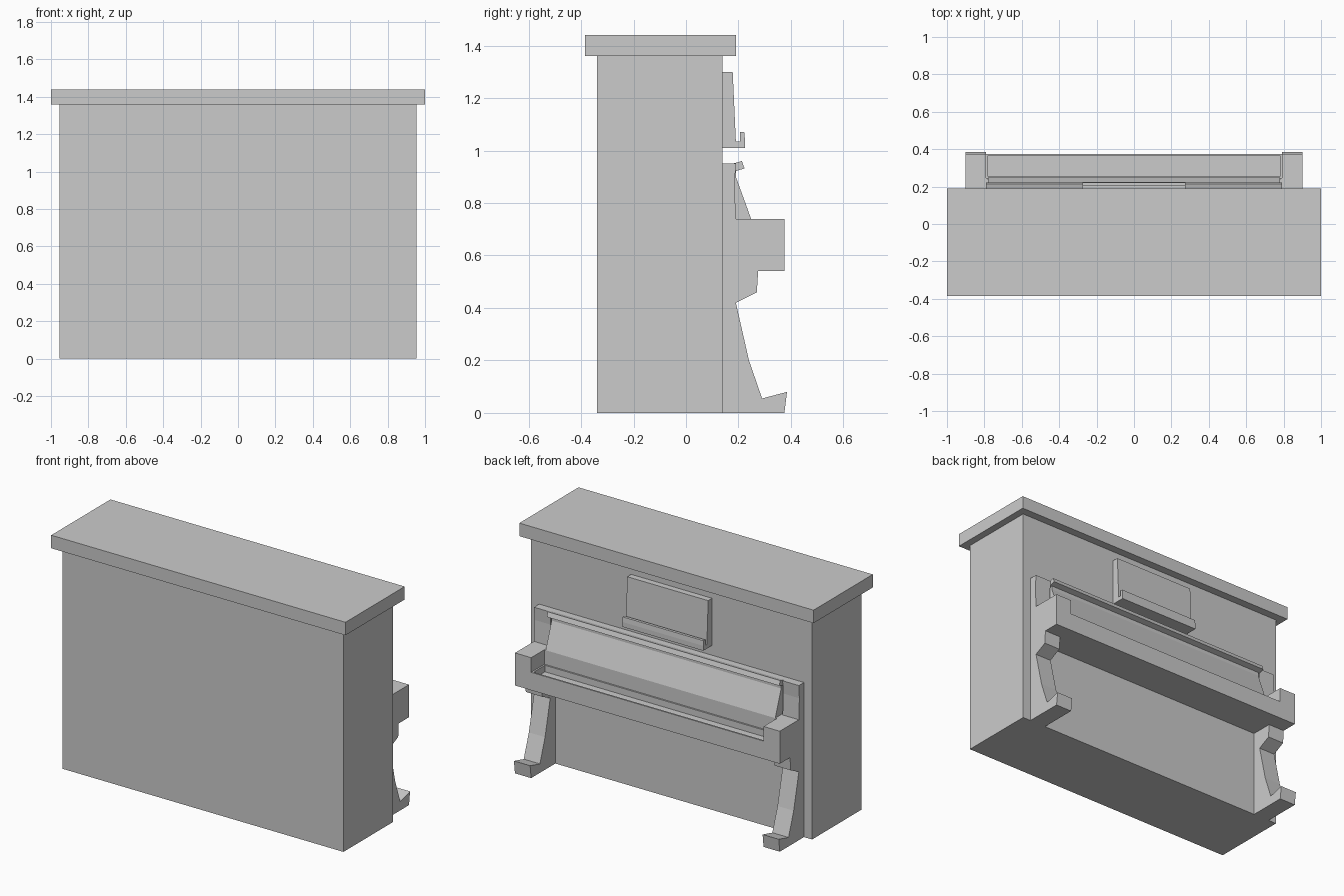
import bpy, bmesh


def box(name, x, y0, y1, z0, z1):
    """Box symmetric about x = 0."""
    return extrude(name, [(y0, z0), (y1, z0), (y1, z1), (y0, z1)], -x, x)


def extrude(name, profile, x0, x1):
    """Extrude a (y, z) side profile from x0 to x1."""
    bm = bmesh.new()
    face = bm.faces.new([bm.verts.new((x0, y, z)) for y, z in profile])
    ext = bmesh.ops.extrude_face_region(bm, geom=[face])
    moved = [v for v in ext["geom"] if isinstance(v, bmesh.types.BMVert)]
    bmesh.ops.translate(bm, verts=moved, vec=(x1 - x0, 0, 0))
    bmesh.ops.recalc_face_normals(bm, faces=bm.faces)
    mesh = bpy.data.meshes.new(name)
    bm.to_mesh(mesh)
    bm.free()
    obj = bpy.data.objects.new(name, mesh)
    bpy.context.collection.objects.link(obj)
    return obj


# Cabinet and overhanging lid
box("cabinet", 0.955, -0.34, 0.14, 0, 1.36)
box("lid", 1.0, -0.385, 0.19, 1.36, 1.44)

# Scrolled leg, arm and cheek in one profile, mirrored to both ends
side = [(0.14, 0), (0.375, 0), (0.385, 0.08), (0.29, 0.055), (0.24, 0.2),
        (0.19, 0.42), (0.27, 0.46), (0.275, 0.54), (0.375, 0.54),
        (0.375, 0.74), (0.19, 0.74), (0.185, 0.87), (0.19, 0.95), (0.14, 0.95)]
extrude("left_leg_and_arm", side, -0.9, -0.79)
extrude("right_leg_and_arm", side, 0.79, 0.9)

# Key bed with a shallow tray sunk behind the thin front rail
extrude("key_bed", [(0.14, 0.54), (0.375, 0.54), (0.375, 0.65), (0.365, 0.65),
                    (0.365, 0.61), (0.255, 0.61), (0.255, 0.65), (0.14, 0.65)],
        -0.78, 0.78)
for name, x0 in (("left_key_block", -0.79), ("right_key_block", 0.78)):
    extrude(name, [(0.14, 0.54), (0.375, 0.54), (0.375, 0.65), (0.14, 0.65)],
            x0, x0 + 0.01)

# Sloping key cover, its lower panel and the tilted strip along the top
extrude("key_cover", [(0.14, 0.74), (0.248, 0.74), (0.19, 0.9), (0.19, 0.94),
                      (0.14, 0.94)], -0.78, 0.78)
box("key_back_panel", 0.79, 0.14, 0.245, 0.65, 0.74)
extrude("cover_strip", [(0.14, 0.95), (0.178, 0.95), (0.213, 0.96),
                        (0.223, 0.932), (0.185, 0.92), (0.14, 0.92)], -0.79, 0.79)

# Music desk with a lipped ledge
extrude("music_desk", [(0.14, 1.01), (0.225, 1.01), (0.225, 1.04), (0.222, 1.07),
                       (0.205, 1.07), (0.205, 1.035), (0.19, 1.035),
                       (0.178, 1.30), (0.14, 1.30)], -0.275, 0.275)
